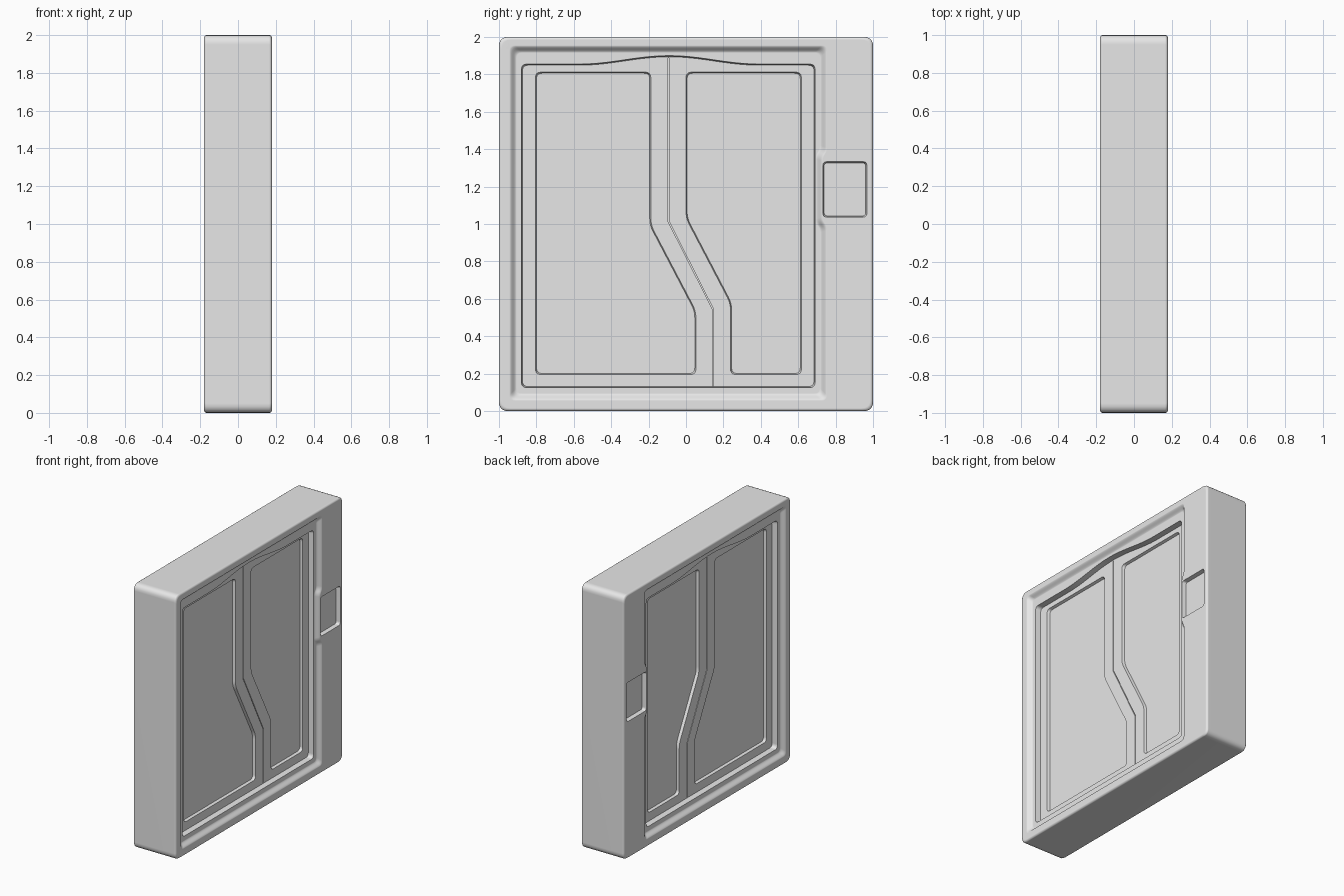
import bpy, bmesh, math
from mathutils import Vector

if "Cube" in bpy.data.objects:
    bpy.data.objects.remove(bpy.data.objects["Cube"])

HALF = 0.18       # half thickness of the slab
LEDGE = 0.15      # floor of the rim recess
DOOR = 0.11       # floor of the door recess
PANEL = 0.09      # floor of the inset panels

grey = bpy.data.materials.new("plain_grey")
grey.use_nodes = True
grey.diffuse_color = (0.8, 0.8, 0.8, 1)
grey.node_tree.nodes["Principled BSDF"].inputs["Base Color"].default_value = (0.8, 0.8, 0.8, 1)


def outline(points, radius, inset=0.0, steps=5):
    """Inset a counter-clockwise (y, z) polygon and round its corners."""
    pts = [Vector(p) for p in points]
    n = len(pts)
    moved = []
    for i, p in enumerate(pts):
        d1, d2 = (p - pts[i - 1]).normalized(), (pts[(i + 1) % n] - p).normalized()
        n1, n2 = Vector((-d1.y, d1.x)), Vector((-d2.y, d2.x))
        moved.append((p + inset * (n1 + n2) / (1 + n1.dot(n2)), d1.angle(d2)))
    loop = []
    for i, (p, turn) in enumerate(moved):
        if turn < math.radians(15):
            loop.append(p)
            continue
        a, b = moved[i - 1][0] - p, moved[(i + 1) % n][0] - p
        r = radius * (5 if turn < math.radians(50) else 1)
        cut = min(r * math.tan(turn / 2), 0.45 * a.length, 0.45 * b.length)
        a, b = p + a.normalized() * cut, p + b.normalized() * cut
        for k in range(steps + 1):
            t = k / steps
            loop.append(a * (1 - t) ** 2 + p * 2 * t * (1 - t) + b * t * t)
    return loop


def loft(name, points, radius, levels):
    """Solid through (x, inset) levels of one outline."""
    bm = bmesh.new()
    rings = [[bm.verts.new((x, q.x, q.y)) for q in outline(points, radius, inset)]
             for x, inset in levels]
    for r1, r2 in zip(rings, rings[1:]):
        for i in range(len(r1)):
            j = (i + 1) % len(r1)
            bm.faces.new((r1[i], r1[j], r2[j], r2[i]))
    bm.faces.new(rings[0])
    bm.faces.new(rings[-1])
    bmesh.ops.recalc_face_normals(bm, faces=bm.faces)
    mesh = bpy.data.meshes.new(name)
    bm.to_mesh(mesh)
    bm.free()
    mesh.materials.append(grey)
    obj = bpy.data.objects.new(name, mesh)
    bpy.context.collection.objects.link(obj)
    return obj


def box(y0, z0, y1, z1):
    return [(y0, z0), (y1, z0), (y1, z1), (y0, z1)]


def carve(body, points, radius, levels):
    """Cut the same recess into both broad sides."""
    for side in (1, -1):
        cutter = loft("cutter", points, radius, [(side * x, i) for x, i in levels])
        cutter.hide_render = True
        mod = body.modifiers.new("cut", 'BOOLEAN')
        mod.operation, mod.solver, mod.object = 'DIFFERENCE', 'EXACT', cutter
        bpy.ops.object.modifier_apply(modifier=mod.name)
        bpy.data.objects.remove(cutter)


# Slab with softened edges
edge = 0.015
soft = [(HALF - edge + edge * math.sin(a), edge - edge * math.cos(a))
        for a in (math.pi / 2 * k / 4 for k in range(5))]
body = loft("door_slab", box(-1, 0, 1, 2), 0.05,
            [(-x, i) for x, i in reversed(soft)] + soft)
bpy.context.view_layer.objects.active = body
body.select_set(True)

# Rim recess with a soft S-shaped slope, pushed in beside the handle
rim = [(-0.945, 0.055), (0.755, 0.055), (0.755, 0.985), (0.732, 1.02),
       (0.732, 1.355), (0.755, 1.39), (0.755, 1.955), (-0.945, 1.955)]
slope = [(LEDGE + (HALF - LEDGE) * (1 + math.cos(math.pi * t)) / 2, 0.04 * t)
         for t in (k / 6 for k in range(7))]
carve(body, rim, 0.03, [(0.22, 0)] + slope)

# Door recess with an arched top
arch = []
for k in range(25):
    t = 1 - k / 12
    arch.append((-0.09 + 0.48 * t, 1.855 + 0.0225 * (1 + math.cos(math.pi * t))))
door = [(-0.88, 0.125), (0.685, 0.125), (0.695, 0.2), (0.695, 1.855)] + arch + [(-0.88, 1.855)]
door[1:4] = [(0.69, 0.125), (0.69, 1.855)]
carve(body, door, 0.03, [(0.22, 0), (LEDGE, 0), (DOOR, 0.006)])

# Two inset panels either side of the bent divider
left_panel = [(-0.805, 0.195), (0.053, 0.195), (0.053, 0.535), (-0.188, 0.995),
              (-0.188, 1.812), (-0.805, 1.812)]
right_panel = [(0.238, 0.195), (0.617, 0.195), (0.617, 1.812), (0.0, 1.812),
               (0.0, 1.03), (0.238, 0.575)]
for panel in (left_panel, right_panel):
    carve(body, panel, 0.03, [(0.22, 0), (DOOR, 0), (PANEL, 0.006)])

# Thin seam down the middle of the divider
path = [(-0.094, 1.888), (-0.094, 1.015), (0.144, 0.545), (0.144, 0.135)]
seam = [(y - 0.003, z) for y, z in path] + [(y + 0.003, z) for y, z in reversed(path)]
carve(body, seam, 0.002, [(0.22, 0), (DOOR - 0.01, 0)])

# Handle pocket
carve(body, box(0.732, 1.037, 0.967, 1.333), 0.02, [(0.22, 0), (HALF, 0), (LEDGE, 0.006)])

# Smooth shading with crisp steps
bpy.ops.object.shade_smooth_by_angle(angle=math.radians(35))
normals = body.modifiers.new("even_normals", 'WEIGHTED_NORMAL')
normals.keep_sharp = True
